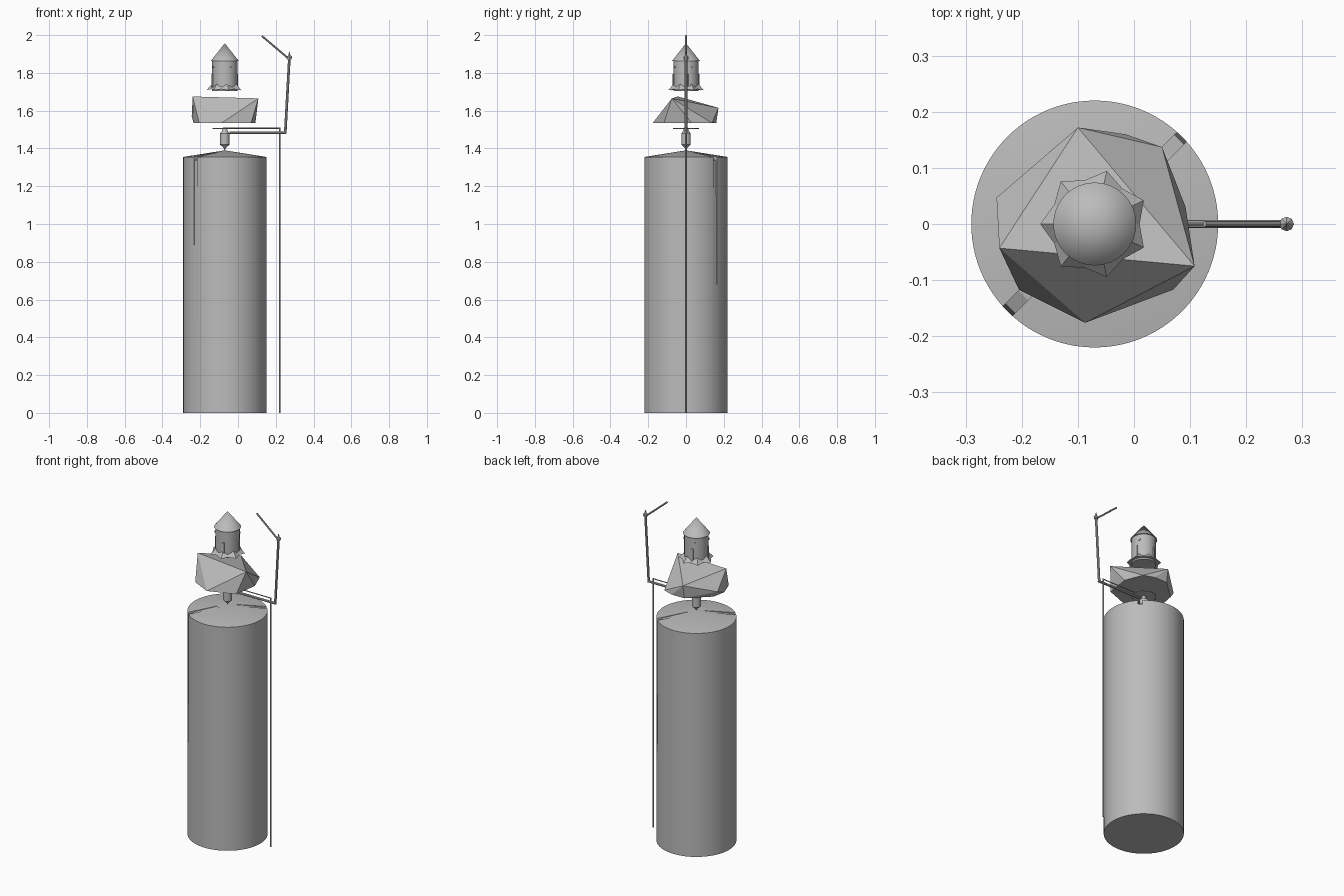
import bpy, bmesh, math
from mathutils import Vector, Matrix

if "Cube" in bpy.data.objects:
    bpy.data.objects.remove(bpy.data.objects["Cube"])

stone = bpy.data.materials.new("stone_grey")
stone.use_nodes = True
GREY = (0.5, 0.5, 0.5, 1)
stone.diffuse_color = GREY
stone.node_tree.nodes["Principled BSDF"].inputs["Base Color"].default_value = GREY
CX = -0.07  # axis of the tower stack


def finish(bm, name, smooth=False):
    bmesh.ops.recalc_face_normals(bm, faces=bm.faces)
    me = bpy.data.meshes.new(name)
    bm.to_mesh(me)
    bm.free()
    ob = bpy.data.objects.new(name, me)
    bpy.context.collection.objects.link(ob)
    me.materials.append(stone)
    if smooth:
        bpy.ops.object.select_all(action='DESELECT')
        ob.select_set(True)
        bpy.context.view_layer.objects.active = ob
        bpy.ops.object.shade_smooth_by_angle(angle=math.radians(30))
    return ob


def lathe(name, profile, sides, x=CX):
    """Revolve (radius, height) points that start and end on the axis."""
    bm = bmesh.new()
    vs = [bm.verts.new((x + r, 0, z)) for r, z in profile]
    es = [bm.edges.new(p) for p in zip(vs, vs[1:])]
    bmesh.ops.spin(bm, geom=vs + es, cent=(x, 0, 0), axis=(0, 0, 1),
                   angle=math.tau, steps=sides, use_merge=True)
    bmesh.ops.remove_doubles(bm, verts=bm.verts, dist=0.0001)
    return finish(bm, name, True)


def rod(name, a, b, radius, sides=8):
    """Round bar between two points in the x-z plane."""
    a, b = Vector((a[0], 0, a[1])), Vector((b[0], 0, b[1]))
    d = b - a
    m = Matrix.Translation((a + b) / 2) @ d.to_track_quat('Z', 'Y').to_matrix().to_4x4()
    bm = bmesh.new()
    bmesh.ops.create_cone(bm, cap_ends=True, segments=sides, radius1=radius,
                          radius2=radius, depth=d.length, matrix=m)
    return finish(bm, name, True)


# Tall base column with a shallow conical top
column = lathe("base_column", [(0, 0), (0.22, 0), (0.22, 1.355), (0, 1.39)], 96)

# Diagonal grooves across the rim, fading out down the sides
for i, ang in enumerate((45, 225)):
    bm = bmesh.new()
    prof = [(0.05, 1.40), (0.05, 1.38), (0.18, 1.357), (0.213, 1.335),
            (0.221, 0.33), (0.24, 0.33), (0.24, 1.40)]
    face = bm.faces.new([bm.verts.new((r, -0.012, z)) for r, z in prof])
    ext = bmesh.ops.extrude_face_region(bm, geom=[face])
    moved = [g for g in ext["geom"] if isinstance(g, bmesh.types.BMVert)]
    bmesh.ops.translate(bm, verts=moved, vec=(0, 0.024, 0))
    bmesh.ops.transform(bm, verts=bm.verts, matrix=Matrix.Translation((CX, 0, 0))
                        @ Matrix.Rotation(math.radians(ang), 4, 'Z'))
    cutter = finish(bm, f"groove_cutter_{i + 1}")
    cutter.hide_render = True
    cutter.hide_set(True)
    mod = column.modifiers.new("groove", 'BOOLEAN')
    mod.operation, mod.solver, mod.object = 'DIFFERENCE', 'EXACT', cutter
# Bake the grooves and drop the cutters
mesh = bpy.data.meshes.new_from_object(
    column.evaluated_get(bpy.context.evaluated_depsgraph_get()))
column.modifiers.clear()
column.data = mesh
for i in (1, 2):
    bpy.data.objects.remove(bpy.data.objects[f"groove_cutter_{i}"])

# Hanging spindle and its thin cap
lathe("spindle", [(0, 1.39), (0.008, 1.405), (0.025, 1.42), (0.025, 1.48),
                  (0.015, 1.492), (0.012, 1.505), (0, 1.505)], 16)
lathe("spindle_cap", [(0, 1.503), (0.07, 1.503), (0.07, 1.507), (0, 1.51)], 9)

# Faceted floating rock
bm = bmesh.new()
top = [(-0.24, -0.043, 1.675), (0.108, -0.075, 1.665), (-0.1, 0.172, 1.615)]
low = [(0.07, -0.117), (-0.087, -0.176), (-0.205, -0.117), (-0.235, -0.03),
       (-0.22, 0.05), (-0.1, 0.16), (-0.015, 0.16), (0.05, 0.137), (0.092, 0.03)]
for p in top + [(x, y, 1.535) for x, y in low] + [(-0.245, 0.047, 1.57)]:
    bm.verts.new(p)
bmesh.ops.convex_hull(bm, input=bm.verts)
finish(bm, "floating_rock")

# Round tower with pointed roof
lathe("tower_wall", [(0, 1.705), (0.067, 1.705), (0.067, 1.865), (0, 1.865)], 32)
lathe("tower_roof", [(0, 1.863), (0.074, 1.863), (0, 1.957)], 32)

# Jagged rocky skirt at the tower foot
bm = bmesh.new()
outer, inner = [], []
for i in range(14):
    a = math.tau * i / 14
    r, z = (0.097, 1.708) if i % 2 else (0.08, 1.714)
    outer.append(bm.verts.new((CX + r * math.cos(a), r * math.sin(a), z)))
    inner.append(bm.verts.new((CX + 0.064 * math.cos(a), 0.064 * math.sin(a),
                               1.745 if i % 2 else 1.728)))
for i in range(14):
    j = (i + 1) % 14
    bm.faces.new((outer[i], outer[j], inner[j], inner[i]))
bm.faces.new(outer)
finish(bm, "tower_skirt")


# Door and window plates around the tower
def plate(name, ang, z, w, h):
    bm = bmesh.new()
    m = (Matrix.Translation((CX, 0, z)) @ Matrix.Rotation(math.radians(ang), 4, 'Z')
         @ Matrix.Translation((0.067, 0, 0)) @ Matrix.Diagonal((0.009, w, h, 1)))
    bmesh.ops.create_cube(bm, size=1, matrix=m)
    finish(bm, name)


for k in range(4):
    plate(f"tower_buttress_{k + 1}", -75 + 90 * k, 1.755, 0.012, 0.08)
    plate(f"tower_window_{k + 1}", -60 + 90 * k, 1.83, 0.008, 0.01)

# Thin post, bracket and angled mast
rod("ground_post", (0.22, 0), (0.22, 1.51), 0.004)
rod("upper_tie", (-0.07, 1.507), (0.222, 1.507), 0.003)
rod("lower_bracket", (-0.045, 1.483), (0.255, 1.483), 0.007)
rod("mast", (0.25, 1.48), (0.272, 1.88), 0.007)
lathe("mast_finial", [(0, 1.868), (0.012, 1.872), (0.013, 1.885),
                      (0.006, 1.893), (0, 1.915)], 8, x=0.272)
rod("mast_arm", (0.272, 1.872), (0.126, 1.996), 0.005)
